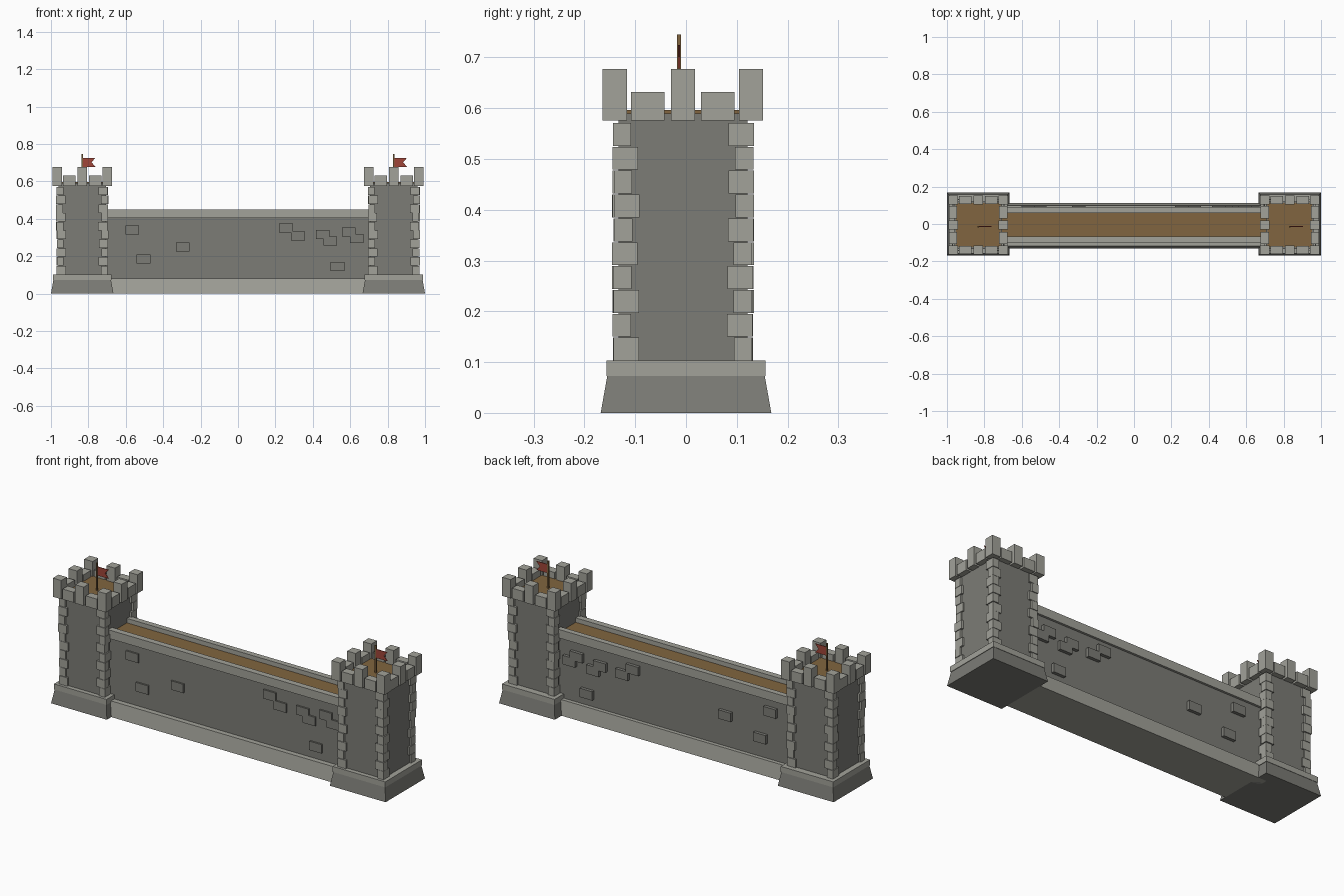
import bpy, bmesh, random

if "Cube" in bpy.data.objects:
    bpy.data.objects.remove(bpy.data.objects["Cube"])
random.seed(4)


def mat(name, c):
    m = bpy.data.materials.new(name)
    m.diffuse_color = (*c, 1)
    m.use_nodes = True
    m.node_tree.nodes["Principled BSDF"].inputs["Base Color"].default_value = m.diffuse_color
    return m


LIGHT = mat("light_stone", (0.36, 0.36, 0.32))
DARK = mat("dark_stone", (0.20, 0.20, 0.18))
WOOD = mat("wood", (0.22, 0.13, 0.05))
RED = mat("red_cloth", (0.35, 0.06, 0.04))


def add_block(bm, lo, hi, inset=(0, 0)):
    """Box from lo to hi, its top drawn in by inset."""
    (a, b, c), (d, e, f) = lo, hi
    i, j = inset
    pts = [(a, b, c), (d, b, c), (d, e, c), (a, e, c),
           (a + i, b + j, f), (d - i, b + j, f), (d - i, e - j, f), (a + i, e - j, f)]
    v = [bm.verts.new(p) for p in pts]
    for q in ((3, 2, 1, 0), (4, 5, 6, 7), (0, 1, 5, 4), (1, 2, 6, 5), (2, 3, 7, 6), (3, 0, 4, 7)):
        bm.faces.new([v[k] for k in q])


def finish(bm, name, m):
    me = bpy.data.meshes.new(name)
    bm.to_mesh(me)
    bm.free()
    me.materials.append(m)
    ob = bpy.data.objects.new(name, me)
    bpy.context.collection.objects.link(ob)
    return ob


def blocks(name, m, *items):
    bm = bmesh.new()
    for it in items:
        add_block(bm, *it)
    return finish(bm, name, m)


def around(cx, cy, x, y, sx, sy, z0, z1):
    """Block centred at an offset from the tower axis."""
    return ((cx + x - sx / 2, cy + y - sy / 2, z0), (cx + x + sx / 2, cy + y + sy / 2, z1))


def tower(side, cx):
    cy = -0.006
    # battered foot and its ledge
    blocks(side + "_tower_foot", DARK,
           ((cx - .167, -.168, 0), (cx + .167, .168, .073), (.013, .013)))
    blocks(side + "_tower_ledge", LIGHT,
           ((cx - .157, -.157, .073), (cx + .157, .157, .103)))
    # shaft and wooden roof deck
    blocks(side + "_tower_shaft", DARK, around(cx, cy, 0, 0, .254, .254, .09, .59))
    blocks(side + "_tower_deck", WOOD, around(cx, cy, 0, 0, .236, .236, .585, .597))
    # alternating corner stones
    stones = []
    n = 10
    h = (.573 - .103) / n
    for sx in (-1, 1):
        for sy in (-1, 1):
            for k in range(n):
                lx, ly = (.05, .036) if (k + (sx * sy > 0)) % 2 else (.036, .05)
                out = .138 + random.uniform(-.003, .002)
                z = .103 + k * h
                stones.append(around(cx, cy, sx * (out - lx / 2), sy * (out - ly / 2),
                                     lx, ly, z, z + h - .002))
    blocks(side + "_tower_corner_stones", LIGHT, *stones)
    # tall merlons at corners and mid-sides, low blocks between
    bt = [around(cx, cy, x * .134, y * .134, .05, .048, .576, .677)
          for x in (-1, 0, 1) for y in (-1, 0, 1) if x or y]
    for s in (-1, 1):
        for t in (-1, 1):
            bt.append(around(cx, cy, t * .069, s * .134, .066, .043, .576, .632))
            bt.append(around(cx, cy, s * .134, t * .069, .043, .066, .576, .632))
    blocks(side + "_tower_battlements", LIGHT, *bt)
    # flag pole and swallowtail flag
    px, py = cx, -.014
    blocks(side + "_flag_pole", WOOD, ((px - .004, py - .004, .59), (px + .004, py + .004, .745)))
    bm = bmesh.new()
    prof = [(0, .678), (.07, .678), (.05, .702), (.07, .725), (0, .725)]
    f = bm.faces.new([bm.verts.new((px + x, py - .002, z)) for x, z in prof])
    r = bmesh.ops.extrude_face_region(bm, geom=[f])
    bmesh.ops.translate(bm, vec=(0, .004, 0),
                        verts=[v for v in r["geom"] if isinstance(v, bmesh.types.BMVert)])
    bmesh.ops.recalc_face_normals(bm, faces=bm.faces)
    finish(bm, side + "_flag", RED)


tower("left", -.833)
tower("right", .833)

# curtain wall: base, body, parapets, walkway
L = .715
blocks("wall_base", LIGHT, ((-L, -.13, 0), (L, .111, .08), (0, .012)))
blocks("wall_body", DARK, ((-L, -.09, .07), (L, .078, .415)))
blocks("wall_parapets", LIGHT,
       ((-L, -.1, .404), (L, -.067, .45)), ((-L, .06, .404), (L, .09, .45)))
blocks("wall_walkway", WOOD, ((-L, -.068, .41), (L, .061, .426)))

# loose bricks running through the wall
spots = [(-.565, .34), (-.505, .185), (-.295, .25), (.257, .35), (.32, .308),
         (.453, .316), (.493, .282), (.592, .33), (.635, .295), (.532, .145)]
blocks("wall_bricks", DARK,
       *[((x - .037, -.099, z - .024), (x + .037, .095, z + .024)) for x, z in spots])
